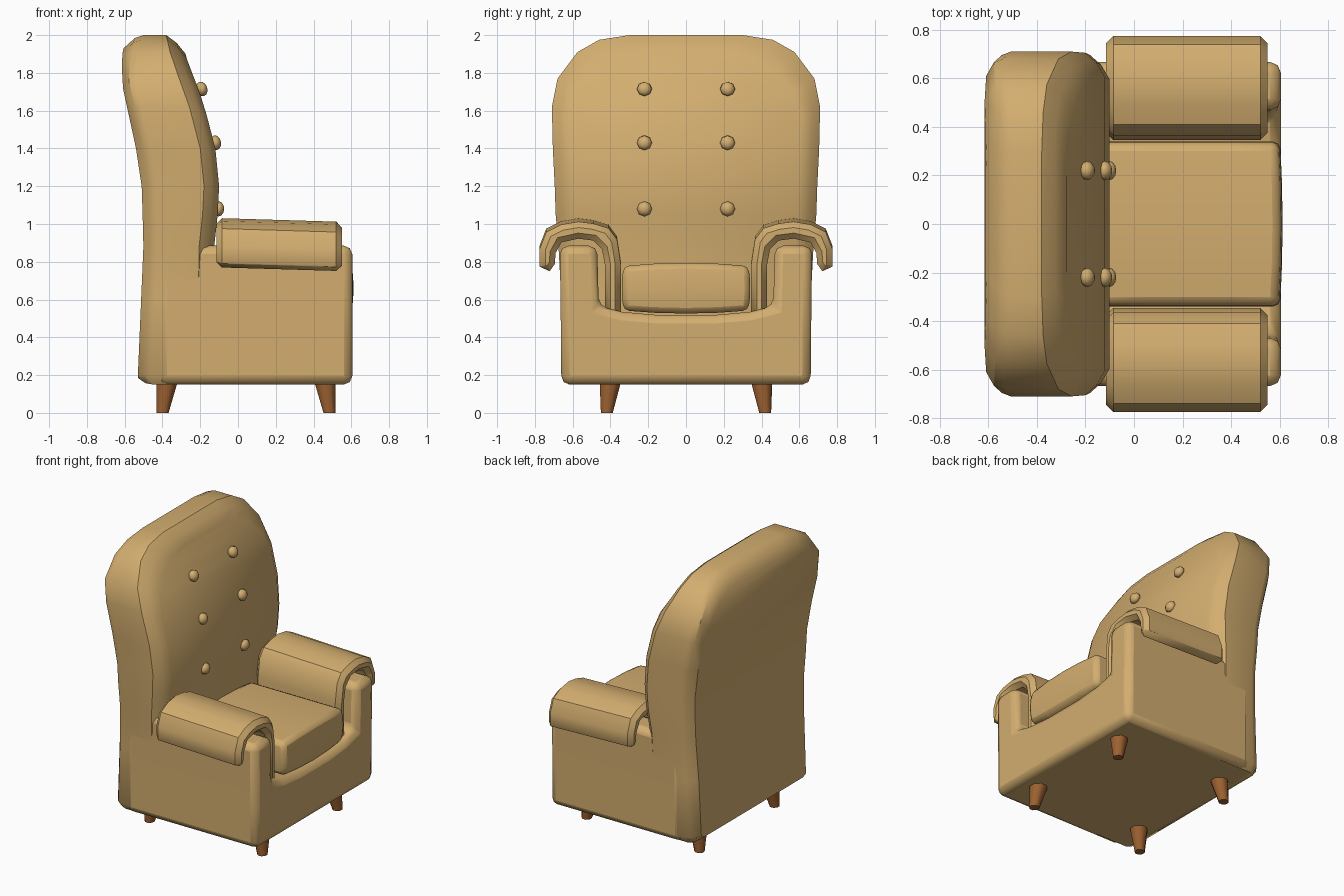
import bpy, bmesh, math
from mathutils import Matrix, Vector

if "Cube" in bpy.data.objects:
    bpy.data.objects.remove(bpy.data.objects["Cube"])


def material(name, rgb):
    m = bpy.data.materials.new(name)
    m.diffuse_color = (*rgb, 1)
    m.use_nodes = True
    m.node_tree.nodes["Principled BSDF"].inputs["Base Color"].default_value = m.diffuse_color
    return m


FABRIC = material("tan fabric", (0.65, 0.42, 0.16))
WOOD = material("brown wood", (0.33, 0.12, 0.03))


def finish(bm, name, mat, bevel=0, limit=50, segments=2, smooth=35):
    bmesh.ops.recalc_face_normals(bm, faces=bm.faces)
    me = bpy.data.meshes.new(name)
    bm.to_mesh(me)
    bm.free()
    me.materials.append(mat)
    ob = bpy.data.objects.new(name, me)
    bpy.context.collection.objects.link(ob)
    if bevel:
        mod = ob.modifiers.new("bevel", 'BEVEL')
        mod.width, mod.segments = bevel, segments
        mod.limit_method, mod.angle_limit = 'ANGLE', math.radians(limit)
    bpy.ops.object.select_all(action='DESELECT')
    ob.select_set(True)
    bpy.context.view_layer.objects.active = ob
    bpy.ops.object.shade_smooth_by_angle(angle=math.radians(smooth))
    return ob


def loft(bm, rings, caps=True):
    vs = [[bm.verts.new(p) for p in r] for r in rings]
    n = len(rings[0])
    for a, b in zip(vs, vs[1:]):
        for i in range(n):
            j = (i + 1) % n
            bm.faces.new((a[i], a[j], b[j], b[i]))
    if caps:
        bm.faces.new(vs[0])
        bm.faces.new(vs[-1])
    return vs


def lerp(table, z):
    if z <= table[0][0]:
        return table[0][1]
    for (a, u), (b, v) in zip(table, table[1:]):
        if z <= b:
            return u + (v - u) * (z - a) / (b - a)
    return table[-1][1]


# Backrest: curved front and rear profiles (z, x) and outline (z, half width)
REAR = [(.2, -.53), (.9, -.5), (1.2, -.51), (1.4, -.54), (1.77, -.62), (1.92, -.61), (2, -.58)]
FRONT = [(.85, -.13), (1, -.11), (1.2, -.10), (1.4, -.12), (1.65, -.185), (1.87, -.27), (2, -.30)]
WIDTH = [(.15, .62), (.2, .655), (.6, .66), (.88, .675), (1.05, .69), (1.2, .695), (1.4, .705),
         (1.62, .71), (1.77, .68), (1.91, .575), (1.975, .46), (2, .30)]


def back_ring(inset, table, dx):
    side = []
    for z, w in WIDTH:
        zz = z - inset * min(1, max(0, (z - 1.4) / .5))
        if z < .2:
            zz += inset * .5
        side.append((lerp(table, zz) + dx, w - inset, zz))
    return side + [(x, -y, z) for x, y, z in reversed(side)]


bm = bmesh.new()
layers = loft(bm, [back_ring(.07, REAR, 0), back_ring(.015, REAR, .04), back_ring(0, REAR, .08),
                   back_ring(0, FRONT, -.08), back_ring(.04, FRONT, -.035),
                   back_ring(.10, FRONT, 0)], caps=False)
for r in (layers[0], layers[-1]):
    n = len(r)
    for i in range(n // 2 - 1):
        bm.faces.new((r[i], r[i + 1], r[n - 2 - i], r[n - 1 - i]))
finish(bm, "backrest", FABRIC)

# Base with two arm walls: U profile run along x
half = [(.66, .15), (.662, .4), (.668, .885), (.47, .885), (.462, .565), (.34, .535), (.15, .518)]
prof = half + [(-y, z) for y, z in reversed(half)]
bm = bmesh.new()
loft(bm, [[(x, y, z) for y, z in prof] for x in (-.42, .605)])
finish(bm, "base_and_arm_walls", FABRIC, bevel=.045)

# Padded arm covers hooked over the arm walls
COVER = [(.345, .52), (.345, .80), (.365, .93), (.41, .99), (.49, 1.015), (.57, 1.025), (.66, 1.01),
         (.74, .97), (.775, .88), (.775, .79), (.755, .76), (.72, .765), (.695, .80),
         (.69, .86), (.66, .915), (.57, .935), (.49, .925), (.445, .88), (.43, .80), (.43, .52)]
for s, label in ((1, "left"), (-1, "right")):
    bm = bmesh.new()
    loft(bm, [[(x, s * y, z - .03 * (x - .1)) for y, z in COVER] for x in (-.115, .55)])
    finish(bm, label + "_arm_cover", FABRIC, bevel=.03, limit=60, segments=1)

# Seat cushion, slightly bulged
bm = bmesh.new()
bmesh.ops.create_cube(bm, size=2)
bmesh.ops.subdivide_edges(bm, edges=bm.edges[:], cuts=3, use_grid_fill=True)
for v in bm.verts:
    x, y, z = v.co
    v.co = (.23 + x * (.36 + .02 * (1 - y * y) * .5 + .012 * (1 - z * z)),
            y * (.33 + .01 * (1 - z * z)),
            .66 + z * (.118 + .016 * (1 - y * y)))
finish(bm, "seat_cushion", FABRIC, bevel=.03)

# Tufting buttons
for row, (x, z, tilt) in enumerate([(-.192, 1.715, 18), (-.12, 1.43, 10), (-.103, 1.08, -2)]):
    for s, label in ((1, "left"), (-1, "right")):
        bm = bmesh.new()
        bmesh.ops.create_uvsphere(bm, u_segments=8, v_segments=6, radius=.04)
        m = (Matrix.Translation((x, s * .22, z))
             @ Matrix.Rotation(math.radians(90 - tilt), 4, 'Y')
             @ Matrix.Diagonal((1, 1, .75, 1)))
        bm.transform(m)
        finish(bm, f"{label}_button_{row + 1}", FABRIC, smooth=50)

# Tapered legs splayed towards the corners
for sx, cx, label in ((1, .46, "front"), (-1, -.375, "rear")):
    for sy in (1, -1):
        rings = []
        for z, r, shift in ((.17, .062, 0), (0, .034, .024)):
            rings.append([(cx + sx * shift + r * math.cos(a), sy * (.40 + shift * .8) + r * math.sin(a), z)
                          for a in (math.tau * (k + .5) / 8 for k in range(8))])
        bm = bmesh.new()
        loft(bm, rings)
        finish(bm, label + ("_left_leg" if sy > 0 else "_right_leg"), WOOD, smooth=50)
